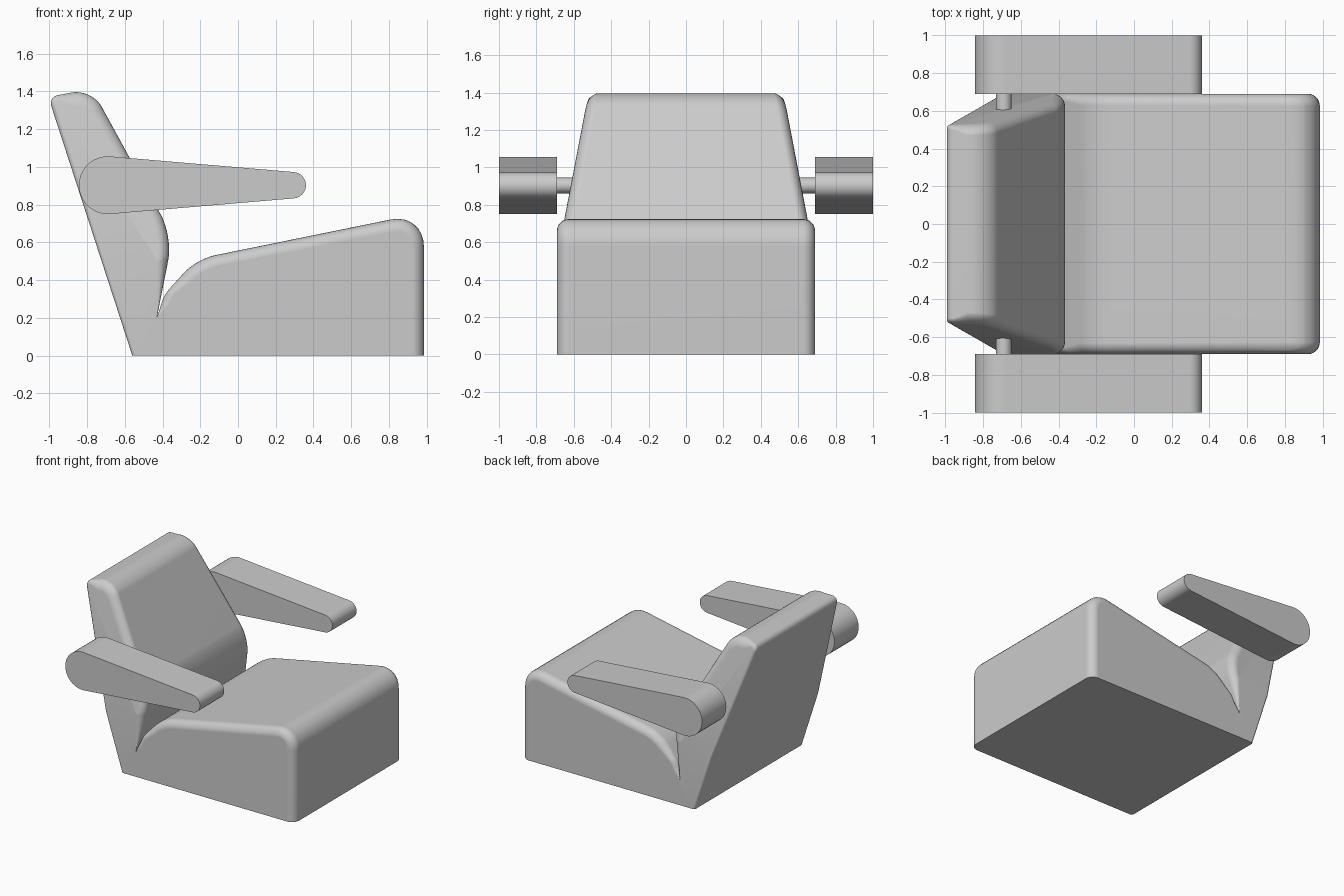
import bpy, bmesh
from math import sin, cos, pi, asin
from mathutils import Vector

cube = bpy.data.objects.get("Cube")
if cube:
    bpy.data.objects.remove(cube, do_unlink=True)

grey = bpy.data.materials.new("light_grey")
grey.use_nodes = True
grey.diffuse_color = (0.6, 0.6, 0.6, 1)
grey.node_tree.nodes["Principled BSDF"].inputs["Base Color"].default_value = (0.6, 0.6, 0.6, 1)


def finish(name, bm, angle=0.6):
    bmesh.ops.recalc_face_normals(bm, faces=bm.faces)
    mesh = bpy.data.meshes.new(name)
    bm.to_mesh(mesh)
    bm.free()
    mesh.materials.append(grey)
    obj = bpy.data.objects.new(name, mesh)
    bpy.context.collection.objects.link(obj)
    bpy.ops.object.select_all(action="DESELECT")
    obj.select_set(True)
    bpy.context.view_layer.objects.active = obj
    bpy.ops.object.shade_smooth_by_angle(angle=angle)
    weighted = obj.modifiers.new("even_shading", "WEIGHTED_NORMAL")
    weighted.keep_sharp = True
    return obj


def loft(bm, rings):
    """Bridge equal rings of points and cap both ends."""
    rows = [[bm.verts.new(p) for p in ring] for ring in rings]
    n = len(rows[0])
    for a, b in zip(rows, rows[1:]):
        for i in range(n):
            j = (i + 1) % n
            bm.faces.new((a[i], a[j], b[j], b[i]))
    bm.faces.new(rows[0])
    bm.faces.new(rows[-1])


def fillet(corners, steps=8):
    """Round each corner (x, z, tangent length, rim) into a list of (point, rim)."""
    out = []
    for i, (x, z, t, rim) in enumerate(corners):
        p = Vector((x, z))
        if t == 0:
            out.append((p, rim))
            continue
        before = Vector(corners[i - 1][:2])
        after = Vector(corners[(i + 1) % len(corners)][:2])
        a = p + (before - p).normalized() * t
        d = p + (after - p).normalized() * t
        b, c = a.lerp(p, 0.56), d.lerp(p, 0.56)
        for k in range(steps + 1):
            u = k / steps
            v = 1 - u
            out.append((a * v**3 + b * 3 * u * v * v + c * 3 * u * u * v + d * u**3, rim))
    return out


# Seat and backrest: one side profile, going counterclockwise from the rear foot
profile = fillet([
    (-0.56, 0, 0, 0.02),
    (0.985, 0, 0, 0.065),
    (0.985, 0.757, 0.18, 0.065),
    (-0.22, 0.512, 0.1, 0.06),
    (-0.39, 0.325, 0.04, 0.04),
    (-0.43, 0.2, 0, 0),
    (-0.345, 0.63, 0.13, 0.06),
    (-0.775, 1.415, 0.11, 0.07),
    (-1.005, 1.37, 0.05, 0.03),
])
half_width = 0.69


def side_ring(side, angle):
    """Profile drawn inwards by each point's rim radius at one step of the rim."""
    ring = []
    for i, (p, rim) in enumerate(profile):
        d1 = (p - profile[i - 1][0]).normalized()
        d2 = (profile[(i + 1) % len(profile)][0] - p).normalized()
        t = (d1 + d2).normalized()
        inward = Vector((-t.y, t.x))
        if p.y == 0:
            inward = Vector((-1 if p.x > 0 else 1, 0))
        q = p + inward * rim * (1 - cos(angle))
        ring.append((q.x, side * (half_width - rim * (1 - sin(angle))), q.y))
    return ring


def crease_height(x):
    return 0.57 + 0.16 * x


rim_angles = [pi / 2 * k / 6 for k in range(7)]
rings = [side_ring(-1, a) for a in reversed(rim_angles)] + [side_ring(1, a) for a in rim_angles]
bm = bmesh.new()
loft(bm, rings)
# Crease where the backrest starts to narrow
bmesh.ops.bisect_plane(bm, geom=bm.verts[:] + bm.edges[:] + bm.faces[:], dist=1e-5,
                       plane_co=(0, 0, crease_height(0)), plane_no=(-0.16, 0, 1))
for v in bm.verts:
    rise = v.co.z - crease_height(v.co.x)
    if v.co.x < -0.34 and rise > 0:
        v.co.y *= 1 - 0.175 * rise / half_width
finish("seat_and_backrest", bm)

# Armrests: a tapered bar with round ends, on a pin at the backrest
pivot_x, arm_z, big, tip_x, small = -0.69, 0.903, 0.153, 0.29, 0.07
tilt = asin((big - small) / (tip_x - pivot_x))


def arc(cx, radius, start, end, steps):
    return [(cx + radius * cos(start + (end - start) * k / steps),
             arm_z + radius * sin(start + (end - start) * k / steps)) for k in range(steps + 1)]


outline = (arc(pivot_x, big, pi / 2 - tilt, 3 * pi / 2 + tilt, 24)
           + arc(tip_x, small, -pi / 2 + tilt, pi / 2 - tilt, 16))
pin_outline = arc(pivot_x, 0.042, 0, 2 * pi, 24)[:-1]

for name, side in (("left", 1), ("right", -1)):
    for part, shape, inner, outer in (("armrest", outline, 0.69, 1.0),
                                      ("armrest_pin", pin_outline, 0.55, 0.7)):
        bm = bmesh.new()
        loft(bm, [[(x, side * y, z) for x, z in shape] for y in (inner, outer)])
        finish(f"{part}_{'rear' if side > 0 else 'front'}", bm)
